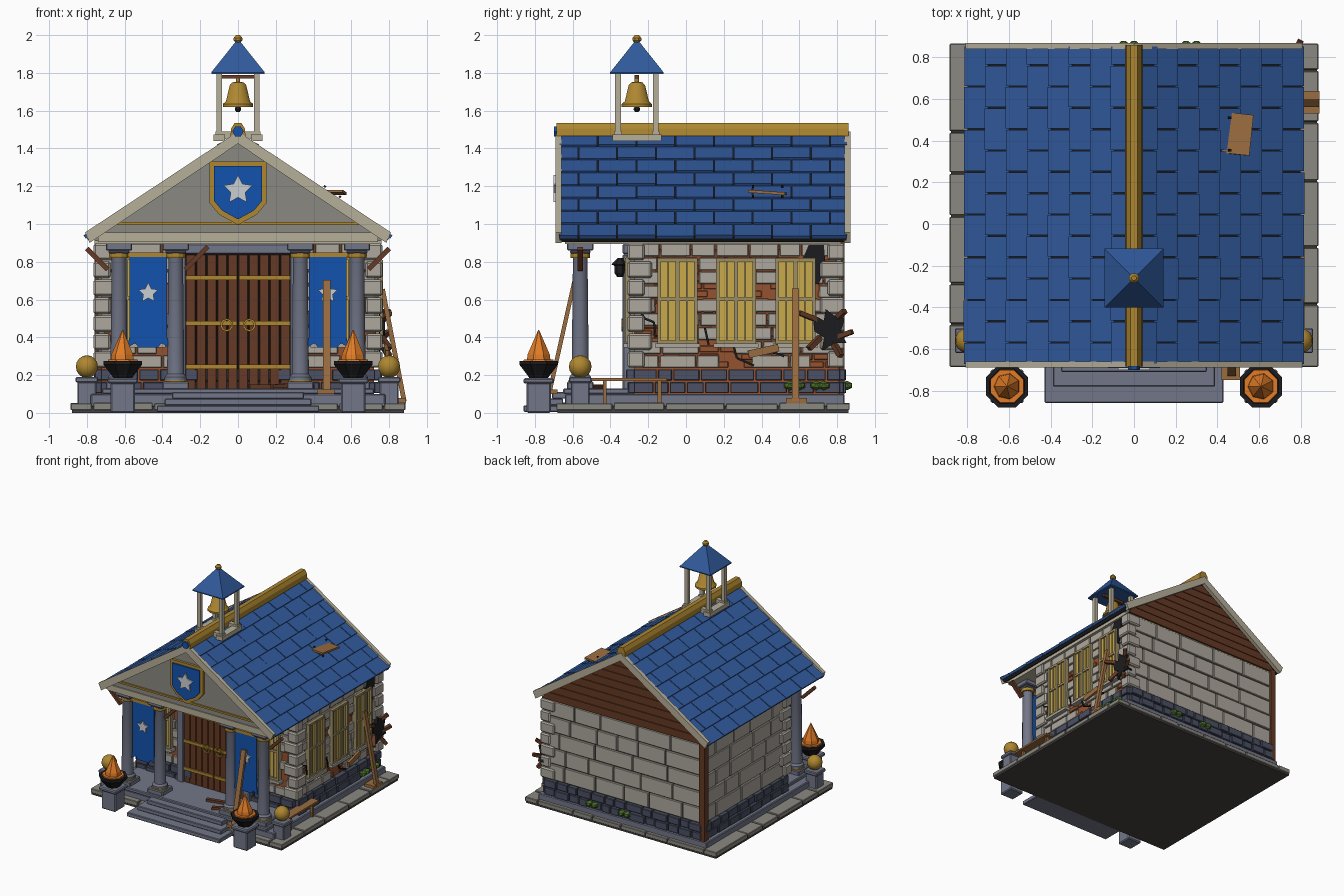
import bpy, bmesh, math, random
from mathutils import Vector, Matrix

if "Cube" in bpy.data.objects:
    bpy.data.objects.remove(bpy.data.objects["Cube"])
random.seed(4)

COL = dict(roof=(.03, .1, .33), dark=(.012, .012, .014), blue=(.006, .085, .42), gold=(.42, .24, .03),
           door=(.13, .042, .018), wood=(.32, .15, .05), stone=(.42, .39, .34), slate=(.17, .185, .25),
           brick=(.07, .08, .125), clay=(.3, .085, .03), glass=(.58, .4, .07), frame=(.34, .27, .13),
           cream=(.47, .43, .32), gable=(.26, .25, .22), flame=(.75, .2, .02), leaf=(.07, .16, .02),
           silver=(.6, .62, .65), mortar=(.06, .055, .05))
MATS = {}
for k, c in COL.items():
    MATS[k] = bpy.data.materials.new(k)
    MATS[k].diffuse_color = (*c, 1)


def finish(name, bm, mat, smooth=False):
    bmesh.ops.recalc_face_normals(bm, faces=bm.faces)
    me = bpy.data.meshes.new(name)
    bm.to_mesh(me)
    bm.free()
    ob = bpy.data.objects.new(name, me)
    bpy.context.collection.objects.link(ob)
    me.materials.append(MATS[mat])
    if smooth:
        bpy.ops.object.select_all(action='DESELECT')
        ob.select_set(True)
        bpy.context.view_layer.objects.active = ob
        bpy.ops.object.shade_smooth_by_angle(angle=math.radians(35))
    return ob


def boxes(name, items, mat, bevel=0):
    """items: pairs of opposite corners"""
    bm = bmesh.new()
    for a, b in items:
        a, b = Vector(a), Vector(b)
        d = [abs(v) for v in b - a]
        bmesh.ops.create_cube(bm, size=1, matrix=Matrix.Translation((a + b) / 2) @ Matrix.Diagonal((*d, 1)))
    if bevel:
        bmesh.ops.bevel(bm, geom=bm.edges[:], offset=bevel, segments=1, affect='EDGES')
    return finish(name, bm, mat)


def beams(name, items, mat):
    """items: start, end, width, thickness"""
    bm = bmesh.new()
    for p, q, w, t in items:
        p, q = Vector(p), Vector(q)
        r = (q - p).to_track_quat('Z', 'Y').to_matrix().to_4x4()
        bmesh.ops.create_cube(bm, size=1, matrix=Matrix.Translation((p + q) / 2) @ r @ Matrix.Diagonal((w, t, (q - p).length, 1)))
    return finish(name, bm, mat)


def prism(name, pts, lo, hi, mat, axis='y'):
    """extrude a profile (xz along y, or yz along x)"""
    bm = bmesh.new()
    f = (lambda p, d: (p[0], d, p[1])) if axis == 'y' else (lambda p, d: (d, p[0], p[1]))
    A, B = ([bm.verts.new(f(p, d)) for p in pts] for d in (lo, hi))
    bm.faces.new(A)
    bm.faces.new(B)
    for i in range(len(pts)):
        j = (i + 1) % len(pts)
        bm.faces.new((A[i], A[j], B[j], B[i]))
    return finish(name, bm, mat)


def lathe(name, prof, places, mat, n=12, smooth=False):
    """revolve (radius, z) at each (x, y, z) place"""
    bm = bmesh.new()
    for c in places:
        rings = [[bm.verts.new((c[0] + r * math.cos((i + .5) * math.tau / n), c[1] + r * math.sin((i + .5) * math.tau / n), c[2] + z))
                  for i in range(n)] for r, z in prof]
        for a, b in zip(rings, rings[1:]):
            for i in range(n):
                bm.faces.new((a[i], a[(i + 1) % n], b[(i + 1) % n], b[i]))
        bm.faces.new(rings[0])
        bm.faces.new(rings[-1])
    return finish(name, bm, mat, smooth)


FRONT = lambda a, z, d: (a, -.28 - d, z)
BACK = lambda a, z, d: (a, .81 + d, z)
RIGHT = lambda a, z, d: (.725 + d, a, z)
LEFT = lambda a, z, d: (-.725 - d, a, z)


def courses(name, f, a0, a1, z0, z1, rows, width, mat, skip=0, depth=.018):
    """rows of stones with random widths"""
    out, h = [], (z1 - z0) / rows
    for r in range(rows):
        a = a0
        while a < a1 - .01:
            b = a + width * random.uniform(.65, 1.3)
            if b > a1 - width * .4:
                b = a1
            if random.random() >= skip:
                z = z0 + r * h
                out.append((f(a + .004, z + .004, -.02), f(b - .004, z + h - .004, depth * random.uniform(.75, 1.1))))
            a = b
    return boxes(name, out, mat, .004)


# base, paving, plinth and steps
boxes('base_slab', [((-.88, -.68, 0), (.88, .86, .035))], 'mortar')
TOP = lambda a, z, d: (a, z, .03 + d)
for s in (-1, 1):
    courses('side_paving', lambda a, z, d: (s * z, a, .035 + d), -.69, .87, .77, .89, 1, .26, 'gable')
for y0, y1 in ((-.69, -.57), (.77, .87)):
    courses('end_paving', lambda a, z, d: (a, z, .035 + d), -.77, .77, y0, y1, 1, .26, 'gable')
boxes('plinth', [((-.78, -.64, .03), (.78, .84, .10)), ((-.72, -.65, .1), (.72, -.2, .13))], 'slate', .006)
boxes('steps', [((-.43, -.86, .005), (.43, -.65, .04)), ((-.39, -.78, .04), (.39, -.65, .075)),
                ((-.35, -.71, .075), (.35, -.62, .11))], 'slate', .005)

# walls
boxes('wall_core', [((-.72, -.275, .08), (.72, .805, .9))], 'clay')
boxes('wall_mortar', [((-.726, -.27, .08), (-.5, .81, .9)), ((-.72, .6, .08), (.72, .812, .9))], 'mortar')
for nm, f, a0, a1 in (('front', FRONT, -.73, .73), ('right', RIGHT, -.28, .82), ('back', BACK, -.73, .73), ('left', LEFT, -.28, .82)):
    rough = nm in ('front', 'right')
    courses(nm + '_footing_bricks', f, a0, a1, .1, .235, 2, .12, 'brick', 0, .035)
    courses(nm + '_stones', f, a0, a1, .235, .9, 9 if rough else 5, .17 if rough else .27, 'stone', .15 if rough else 0)
courses('exposed_bricks', RIGHT, -.27, .8, .235, .9, 16, .09, 'clay', .2, .006)

# corner quoins and timber corner post
q = []
for i in range(7):
    z, l, m = .235 + i * .095, (.13, .09)[i % 2], (.09, .13)[i % 2]
    q += [((s * .765, -.31, z + .004), (s * (.765 - l), -.31 + m, z + .091)) for s in (-1, 1)]
    q.append(((.765, .84, z + .004), (.765 - l, .84 - m, z + .091)))
boxes('corner_quoins', q, 'stone', .01)
boxes('corner_post', [((-.76, .79, .1), (-.71, .84, .92))], 'door')


# windows
def window(name, f, c, w, z0, z1):
    boxes(name + '_glass', [(f(c - w, z0, 0), f(c + w, z1, .026))], 'glass')
    bars = [(f(c + o * w - t, z0, 0), f(c + o * w + t, z1, d)) for o, t, d in
            ((-.92, .009, .042), (.92, .009, .042), (0, .011, .042), (-.46, .004, .034), (.46, .004, .034))]
    bars += [(f(c - w, z - .009, 0), f(c + w, z + .009, .038)) for z in (z0, (z0 + z1) / 2 + .01, z1)]
    boxes(name + '_frame', bars, 'frame')
    boxes(name + '_sill', [(f(c - w - .015, z0 - .03, 0), f(c + w + .015, z0 - .008, .05))], 'stone')


for c in (-.045, .265, .58):
    window('side_window', RIGHT, c, .105, .375, .81)
for c in (-.5, .5):
    window('front_window', FRONT, c, .1, .375, .82)

# double door
boxes('door_frame', [((s * .275, -.335, .12), (s * .335, -.25, .84)) for s in (-1, 1)] + [((-.335, -.335, .84), (.335, -.25, .895))], 'slate', .006)
boxes('door_backing', [((-.28, -.3, .12), (.28, -.27, .84))], 'dark')
boxes('door_planks', [((-.278 + i * .0556 + .002, -.316, .125), (-.278 + (i + 1) * .0556 - .002, -.28, .838)) for i in range(10)], 'door', .003)
boxes('door_bands', [((s * .005, -.326, z - .012), (s * .275, -.3, z + .012)) for s in (-1, 1) for z in (.245, .475, .715)], 'gold')
for s in (-1, 1):
    bm = bmesh.new()
    for i in range(10):
        m = Matrix.Translation((s * .06 + .028 * math.cos(i * math.tau / 10), -.335, .465 + .028 * math.sin(i * math.tau / 10)))
        bmesh.ops.create_cube(bm, size=1, matrix=m @ Matrix.Rotation(-i * math.tau / 10, 4, 'Y') @ Matrix.Diagonal((.01, .014, .02, 1)))
    finish('door_ring', bm, 'gold')

# porch columns
cols = [(x, -.56, .12) for x in (-.63, -.33, .33, .63)]
lathe('column_shafts', [(.06, .05), (.06, .07), (.047, .085), (.04, .7), (.05, .725)], cols, 'slate', 12, True)
lathe('column_rings', [(.052, .7), (.054, .71), (.054, .72), (.052, .73)], cols, 'gold', 12)
lathe('column_base_rings', [(.064, .04), (.064, .055)], cols, 'gold', 12)
boxes('column_blocks', [((x - w, -.56 - w, z0), (x + w, -.56 + w, z1)) for x, y, _ in cols
                        for w, z0, z1 in ((.07, .12, .165), (.055, .845, .862), (.07, .86, .9))], 'slate', .006)
beams('column_braces', [((-.69, -.56, .76), (-.8, -.56, .87), .03, .025), ((.69, -.56, .76), (.8, -.56, .87), .03, .025),
                        ((-.28, -.56, .76), (-.16, -.56, .88), .03, .025)], 'door')


# stars, banners and shield
def star(name, x, y, z, r):
    prism(name, [(x + k * math.sin(i * math.pi / 5), z + k * math.cos(i * math.pi / 5)) for i in range(10) for k in [r if i % 2 == 0 else r * .5]], y, y - .012, 'silver')


for x in (-.475, .475):
    prism('banner', [(x + a, b) for a, b in ((-.1, .83), (.1, .83), (.1, .4), (.11, .345), (.07, .37), (.05, .345), (-.05, .345), (-.07, .37), (-.11, .345), (-.1, .4))], -.575, -.56, 'blue')
    boxes('banner_rod', [((x - .11, -.582, .825), (x + .11, -.553, .85))], 'gold')
    star('banner_star', x, -.574, .635, .055)
for nm, k, d, m in (('shield_rim', 1, .02, 'gold'), ('shield_field', .84, .032, 'blue')):
    prism(nm, [(a * k, 1.18 + b * k) for a, b in ((-.15, .15), (.15, .15), (.15, -.07), (.1, -.13), (0, -.185), (-.1, -.13), (-.15, -.07))], -.65, -.66 - d, m)
star('shield_star', 0, -.69, 1.18, .08)

# gables and roof
boxes('porch_ceiling', [((-.76, -.64, .895), (.76, .82, .925))], 'cream')
prism('front_pediment', [(-.76, .91), (.76, .91), (.76, .94), (0, 1.45), (-.76, .94)], -.66, -.62, 'gable')
boxes('pediment_band', [((-.74, -.668, .905), (.74, -.65, .955))], 'cream')
boxes('pediment_trim', [((-.66, -.672, .995), (.66, -.65, 1.01))], 'gold')
prism('rear_gable', [(-.76, .9), (.76, .9), (.76, .94), (0, 1.45), (-.76, .94)], .78, .815, 'mortar')
for i in range(8):
    z0, z1 = .905 + i * .065, .965 + i * .065
    w0, w1 = (min(.75, (1.44 - z) / .52 * .77) for z in (z0, z1))
    prism('gable_plank', [(-w0, z0), (w0, z0), (max(w1, .004), z1), (-max(w1, .004), z1)], .8, .835, 'door')
prism('roof_deck', [(-.8, .925), (0, 1.468), (.8, .925), (.785, .905), (0, 1.43), (-.785, .905)], -.67, .85, 'dark')
for y in (-.69, .84):
    prism('rake_boards', [(-.81, .955), (0, 1.49), (.81, .955), (.785, .9), (0, 1.425), (-.785, .9)], y, y + .03, 'cream')
bm = bmesh.new()
down, nor = Vector((.8, 0, -.543)).normalized(), Vector((.543, 0, .8)).normalized()
ROWS, L = 8, .975 / 8
for s in (-1, 1):
    for r in range(ROWS):
        y = -.672 - (r % 2) * .1025
        while y < .85:
            a, b = max(y + .003, -.672), min(y + .202, .852)
            y += .205
            if b - a < .02:
                continue
            lift = random.uniform(.017, .024)
            v = []
            for yy in (a, b):
                for u, n in ((r * L - .01, 0), (r * L - .01, .007), ((r + 1) * L - .002, lift), ((r + 1) * L - .002, .001)):
                    p = Vector((0, 0, 1.468)) + down * u + nor * n
                    v.append(bm.verts.new((s * p.x, yy, p.z)))
            for f in ((0, 1, 2, 3), (4, 5, 6, 7), (0, 1, 5, 4), (1, 2, 6, 5), (2, 3, 7, 6), (3, 0, 4, 7)):
                bm.faces.new([v[i] for i in f])
finish('roof_tiles', bm, 'roof')
prism('ridge_cap', [(-.04, 1.465), (-.036, 1.505), (-.018, 1.535), (.018, 1.535), (.036, 1.505), (.04, 1.465)], -.685, .86, 'gold')
prism('ridge_end', [(.03 * math.cos(i * math.pi / 3), 1.49 + .03 * math.sin(i * math.pi / 3)) for i in range(6)], -.7, -.68, 'blue')
P = lambda x, y, n: (Vector((0, y, 1.468)) + down * (x / down.x) + nor * n)
beams('roof_patch', [(P(.47, .335, .03), P(.49, .53, .03), .135, .015)], 'wood')
beams('patch_nails', [(P(x, y, .03), P(x, y, .041), .012, .012) for x in (.44, .52) for y in (.355, .51)], 'dark')

# bell tower
Y = -.26
boxes('tower_base', [((s * .07, Y - .13, 1.44), (s * .13, Y + .13, 1.475)) for s in (-1, 1)] + [((-.12, Y + s * .08, 1.45), (.12, Y + s * .12, 1.49)) for s in (-1, 1)], 'cream')
boxes('tower_posts', [((s * .085, Y + t * .085, 1.45), (s * .115, Y + t * .115, 1.81)) for s in (-1, 1) for t in (-1, 1)], 'cream')
boxes('bell_beam', [((-.1, Y - .012, 1.77), (.1, Y + .012, 1.79))], 'door')
lathe('tower_roof', [(.2, 1.795), (.2, 1.803), (.012, 1.97)], [(0, Y, 0)], 'roof', 4)
lathe('tower_finial', [(.01, 1.95), (.016, 1.962), (.025, 1.972), (.025, 1.985), (.012, 2.0)], [(0, Y, 0)], 'gold', 8)
lathe('bell', [(.083, 1.62), (.083, 1.635), (.066, 1.65), (.045, 1.735), (.03, 1.75), (.012, 1.752), (.012, 1.775)], [(0, Y, 0)], 'gold', 12, True)
lathe('bell_clapper', [(.008, 1.592), (.018, 1.603), (.018, 1.612), (.008, 1.63)], [(0, Y, 0)], 'dark', 8)

# braziers and gold balls, mirrored
for s in (-1, 1):
    x = s * .61
    boxes('brazier_pedestal', [((x - .065, -.845, 0), (x + .065, -.715, .16)), ((x - .08, -.86, .155), (x + .08, -.7, .185))], 'slate', .008)
    lathe('brazier_bowl', [(.05, .18), (.065, .2), (.11, .255), (.11, .275), (.09, .275), (.08, .255)], [(x, -.78, 0)], 'dark', 8)
    lathe('brazier_embers', [(.09, .25), (.085, .282)], [(x, -.78, 0)], 'flame', 8)
    lathe('brazier_flame', [(.065, .27), (.06, .31), (.002, .44)], [(x, -.78, 0)], 'flame', 7)
    boxes('ball_pedestal', [((s * .8 - .05, -.61, .04), (s * .8 + .05, -.51, .165)), ((s * .8 - .06, -.62, .16), (s * .8 + .06, -.5, .19))], 'slate', .006)
    lathe('gold_ball', [(max(.002, .06 * math.sin(i * math.pi / 8)), .245 - .06 * math.cos(i * math.pi / 8)) for i in range(9)], [(s * .8, -.56, 0)], 'gold', 14, True)

# lantern, bench, props and debris
lathe('lantern', [(.015, .72), (.028, .74), (.03, .78), (.045, .785), (.01, .82)], [(.33, -.35, 0)], 'dark', 6)
boxes('lantern_arm', [((.325, -.36, .81), (.335, -.28, .82))], 'dark')
boxes('bench', [((.74, -.5, .17), (.82, -.1, .185))] + [((.77, y, .05), (.795, y + .02, .175)) for y in (-.44, -.15)], 'wood')
beams('leaning_props', [((.88, .58, .06), (.765, .58, .655), .035, .025), ((.47, -.72, .12), (.47, -.59, .7), .04, .022),
                        ((.79, .33, .31), (.78, .49, .345), .02, .04)], 'wood')
boxes('prop_feet', [((.8, .53, .05), (.89, .64, .078)), ((.42, -.75, .1), (.51, -.68, .125))], 'wood')
prism('wall_hole', [(.67, .52), (.73, .49), (.74, .55), (.79, .51), (.84, .5), (.82, .43), (.85, .37), (.79, .37), (.72, .33), (.73, .4), (.68, .43)], .73, .778, 'dark', 'x')
prism('wall_breach', [(.64, .7), (.7, .68), (.74, .76), (.73, .89), (.65, .89), (.62, .82)], .72, .75, 'dark', 'x')
beams('broken_laths', [((.76, a, b), (.8, c, d), .03, .025) for a, b, c, d in
                       ((.7, .49, .6, .53), (.71, .4, .65, .34), (.8, .4, .88, .43), (.78, .37, .82, .3), (.8, .5, .84, .54))], 'door')
beams('wall_cracks', [((.75, a, b), (.75, c, d), .006, .012) for a, b, c, d in
                      ((-.26, .57, -.22, .5), (-.22, .5, -.17, .48), (-.17, .48, -.16, .4), (.1, .45, .12, .36), (.25, .36, .27, .29), (.27, .29, .36, .25), (.44, .33, .52, .3))], 'dark')
beams('porch_debris', [((.06, -.5, .14), (.24, -.46, .14), .03, .02), ((.18, -.6, .14), (.33, -.53, .15), .035, .02), ((.26, -.44, .14), (.4, -.5, .14), .025, .02)], 'door')
bm = bmesh.new()
for x, y in ((.77, .55), (.77, .6), (.77, .69), (.77, .73), (.3, .85), (.25, .85), (-.05, .85), (0, .85)):
    bmesh.ops.create_icosphere(bm, subdivisions=1, radius=.032, matrix=Matrix.Translation((x, y, .145)) @ Matrix.Diagonal((1, 1.1, .8, 1)))
finish('moss_clumps', bm, 'leaf')

for m in bpy.data.materials:
    if m.users and not m.is_grease_pencil:
        m.use_nodes = True
        m.node_tree.nodes["Principled BSDF"].inputs["Base Color"].default_value = m.diffuse_color
